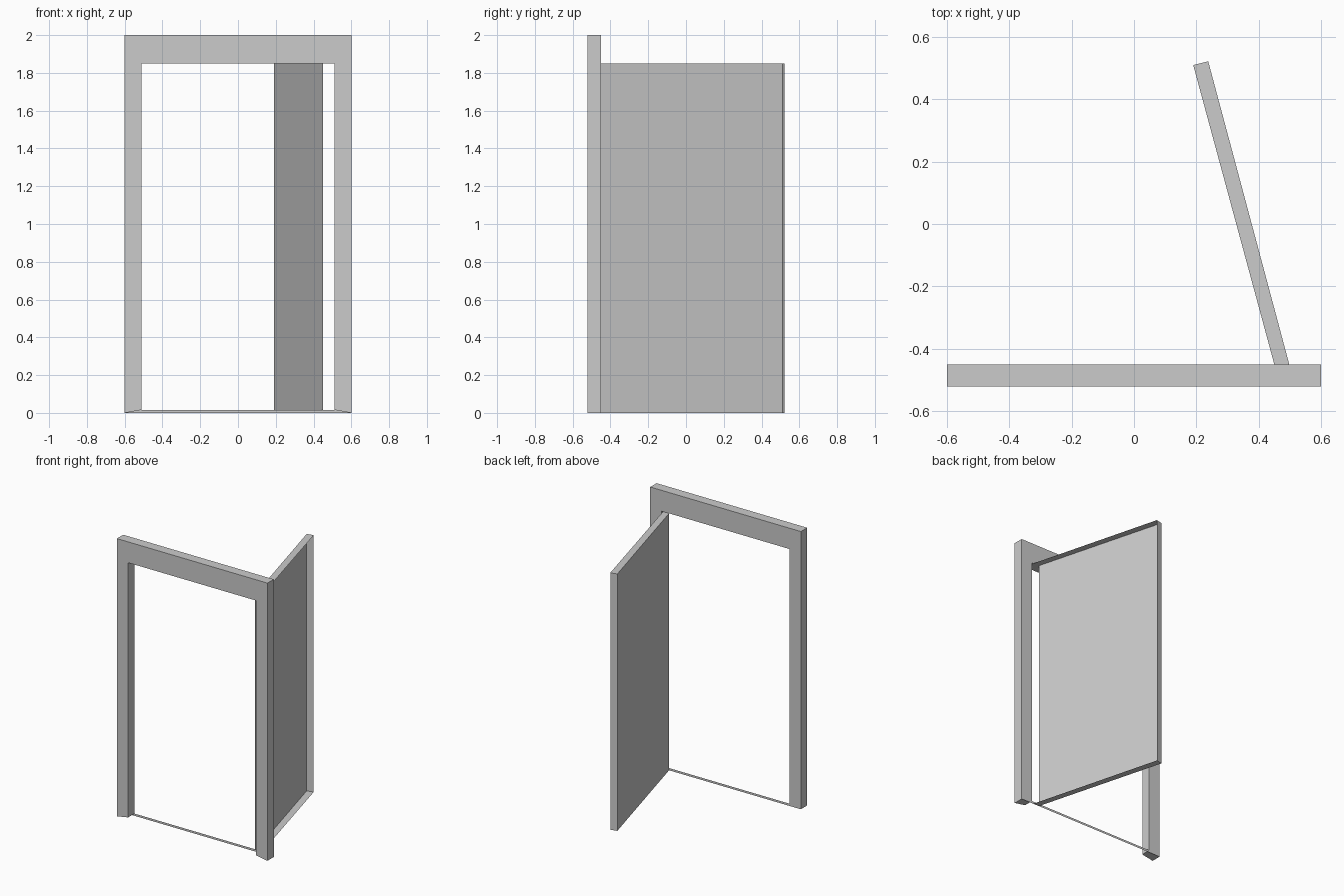
import bpy, bmesh

if "Cube" in bpy.data.objects:
    bpy.data.objects.remove(bpy.data.objects["Cube"])


def make_object(name, build):
    bm = bmesh.new()
    build(bm)
    mesh = bpy.data.meshes.new(name)
    bm.to_mesh(mesh)
    bm.free()
    obj = bpy.data.objects.new(name, mesh)
    bpy.context.collection.objects.link(obj)
    return obj


def prism(bm, outline, offset):
    """Extrude a closed outline into a solid with outward normals."""
    face = bm.faces.new([bm.verts.new(p) for p in outline])
    ext = bmesh.ops.extrude_face_region(bm, geom=[face], use_keep_orig=True)
    verts = [g for g in ext["geom"] if isinstance(g, bmesh.types.BMVert)]
    bmesh.ops.translate(bm, verts=verts, vec=offset)
    bmesh.ops.recalc_face_normals(bm, faces=bm.faces)


FRONT, BACK = -0.522, -0.45
SILL, HEAD = 0.016, 1.85


# Door surround: two jambs with slightly mitred feet and a header
def build_frame(bm):
    half = [(0.51, HEAD), (0.51, SILL), (0.6, 0), (0.6, 2)]
    outline = half + [(-x, z) for x, z in reversed(half)]
    prism(bm, [(x, FRONT, z) for x, z in outline], (0, BACK - FRONT, 0))


# Paper-thin threshold strip along the back of the opening
def build_threshold(bm):
    pts = [(0.6, 0), (-0.6, 0), (-0.51, SILL), (0.51, SILL)]
    bm.faces.new([bm.verts.new((x, BACK, z)) for x, z in pts])


# Open door: hollow leaf without its outer face and hinge-side face
def build_door(bm):
    plan = [(0.45, BACK), (0.19, 0.51), (0.238, 0.522), (0.498, BACK)]
    prism(bm, [(x, y, 0) for x, y in plan], (0, 0, HEAD))
    outer = [f for f in bm.faces if f.normal.x > 0.9]
    hinge = [f for f in bm.faces if f.normal.y < -0.9]
    bmesh.ops.delete(bm, geom=outer + hinge, context='FACES')


make_object("door_frame", build_frame)
make_object("threshold", build_threshold)
make_object("door_leaf", build_door)
